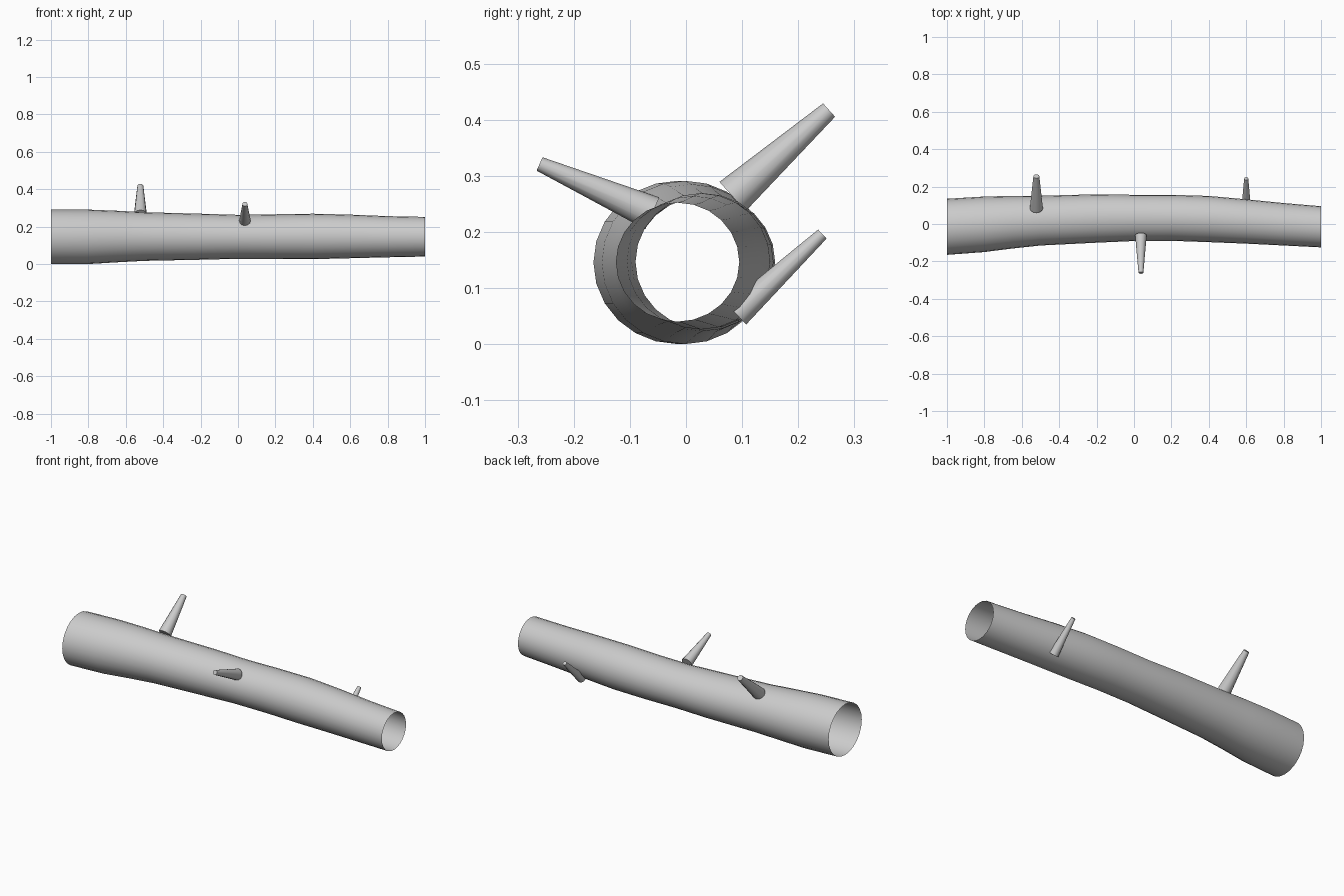
import bpy, bmesh
from math import cos, sin, pi
from mathutils import Vector

if "Cube" in bpy.data.objects:
    bpy.data.objects.remove(bpy.data.objects["Cube"])

SIDES = 24

# Log stations: x, y low, y high, z low, z high
STATIONS = [
    (-1.0, -0.165, 0.135, 0.003, 0.294),
    (-0.8, -0.150, 0.147, 0.003, 0.294),
    (-0.65, -0.131, 0.150, 0.012, 0.288),
    (-0.5, -0.115, 0.151, 0.020, 0.280),
    (-0.2, -0.100, 0.159, 0.026, 0.272),
    (0.0, -0.091, 0.156, 0.031, 0.266),
    (0.2, -0.090, 0.156, 0.030, 0.269),
    (0.4, -0.097, 0.150, 0.029, 0.272),
    (0.6, -0.105, 0.132, 0.034, 0.267),
    (0.8, -0.115, 0.112, 0.039, 0.259),
    (1.0, -0.125, 0.095, 0.043, 0.255),
]


def finish(name, bm):
    mesh = bpy.data.meshes.new(name)
    bm.to_mesh(mesh)
    bm.free()
    obj = bpy.data.objects.new(name, mesh)
    bpy.context.collection.objects.link(obj)
    bpy.context.view_layer.objects.active = obj
    bpy.ops.object.select_all(action='DESELECT')
    obj.select_set(True)
    bpy.ops.object.shade_smooth_by_angle(angle=0.7)
    return obj


def bridge(bm, a, b):
    n = len(a)
    for i in range(n):
        bm.faces.new((a[i], a[(i + 1) % n], b[(i + 1) % n], b[i]))


# Hollow, open-ended trunk, lofted through the stations
bm = bmesh.new()
rings = []
for x, y0, y1, z0, z1 in STATIONS:
    ring = []
    for i in range(SIDES):
        a = 2 * pi * i / SIDES
        ring.append(bm.verts.new((x, (y0 + y1) / 2 + (y1 - y0) / 2 * cos(a),
                                  (z0 + z1) / 2 + (z1 - z0) / 2 * sin(a))))
    rings.append(ring)
for a, b in zip(rings, rings[1:]):
    bridge(bm, a, b)
bmesh.ops.recalc_face_normals(bm, faces=bm.faces)
trunk = finish("log_trunk", bm)
trunk.location.z = -0.003


# Tapered branch stubs with capped ends
def branch(name, base, tip, r_base, r_tip):
    base, tip = Vector(base), Vector(tip)
    axis = tip - base
    bm = bmesh.new()
    bmesh.ops.create_cone(bm, cap_ends=True, segments=12, radius1=r_base,
                          radius2=r_tip, depth=axis.length)
    obj = finish(name, bm)
    obj.location = (base + tip) / 2
    obj.rotation_mode = 'QUATERNION'
    obj.rotation_quaternion = axis.to_track_quat('Z', 'Y')


branch("branch_back_upper", (-0.522, 0.083, 0.263), (-0.522, 0.255, 0.417), 0.035, 0.016)
branch("branch_front", (0.037, -0.060, 0.233), (0.037, -0.261, 0.321), 0.031, 0.013)
branch("branch_back_lower", (0.6, 0.090, 0.053), (0.6, 0.243, 0.196), 0.025, 0.011)
